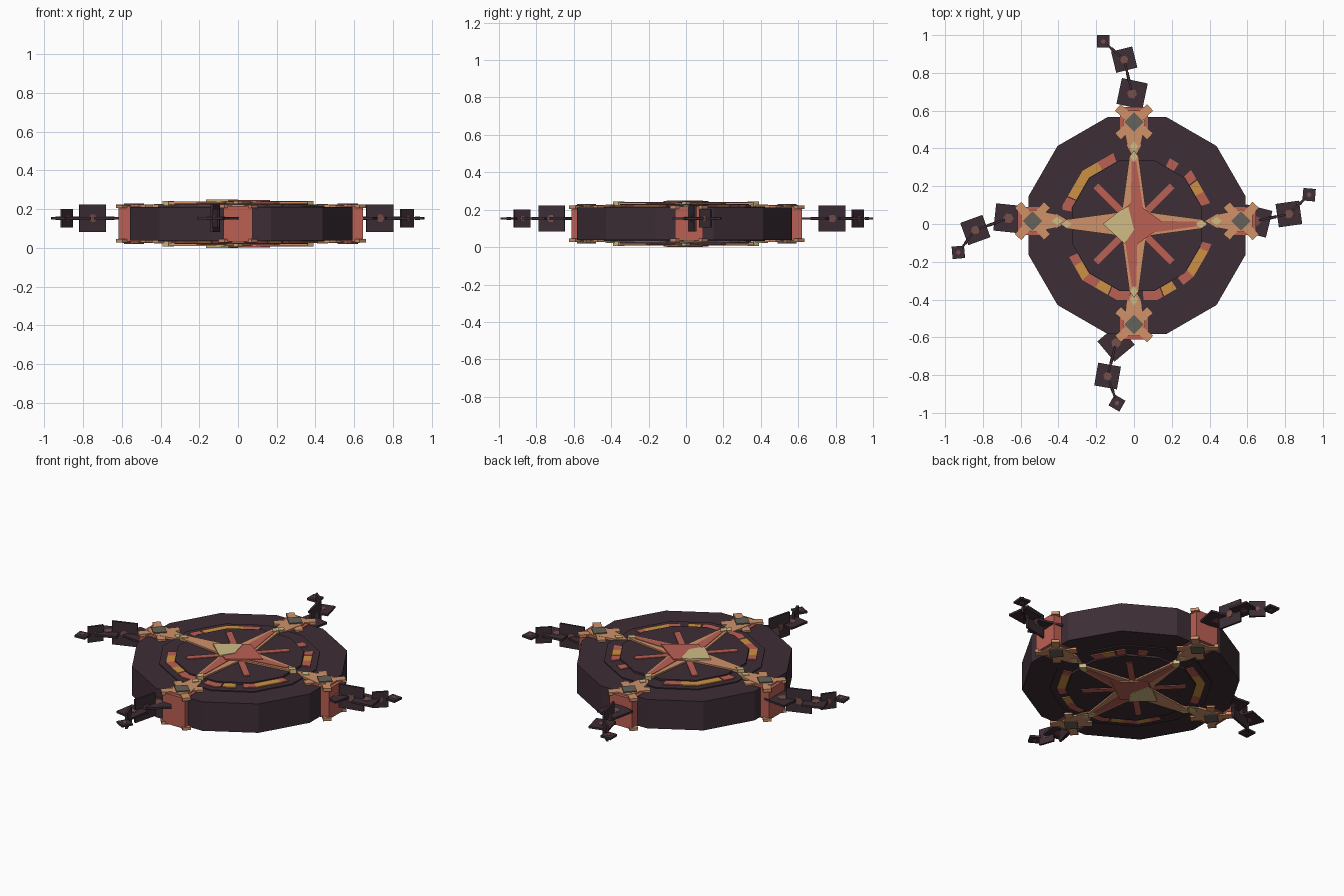
import bpy, bmesh, math
from mathutils import Vector, Matrix

if "Cube" in bpy.data.objects:
    bpy.data.objects.remove(bpy.data.objects["Cube"])

H = 0.25            # full height; both faces mirror about H / 2
CX, CY = 0.016, -0.008


def lin(c):
    return tuple(((v / 255 + 0.055) / 1.055) ** 2.4 if v > 10 else v / 3295 for v in c) + (1,)


def mat(name, *rgb):
    m = bpy.data.materials.new(name)
    m.diffuse_color = lin(rgb)
    m.use_nodes = True
    m.node_tree.nodes["Principled BSDF"].inputs["Base Color"].default_value = m.diffuse_color
    return m


DARK = mat("dark plum", 61, 46, 54)
RED = mat("faded red", 188, 96, 84)
TAN = mat("copper tan", 208, 146, 106)
ORANGE = mat("amber", 206, 144, 66)
CREAM = mat("pale brass", 208, 188, 132)
GREY = mat("stone grey", 102, 98, 90)
BROWN = mat("rust brown", 118, 78, 74)


def prism(name, shapes, z0, z1, material, both=False):
    """Extrude outlines from z0 to z1, optionally repeated on the underside."""
    bm = bmesh.new()
    spans = [(z0, z1)] + ([(H - z1, H - z0)] if both else [])
    for pts in shapes:
        for a, b in spans:
            f = bm.faces.new([bm.verts.new((x, y, a)) for x, y in pts])
            ext = bmesh.ops.extrude_face_region(bm, geom=[f])
            for v in ext["geom"]:
                if isinstance(v, bmesh.types.BMVert):
                    v.co.z = b
    bmesh.ops.recalc_face_normals(bm, faces=bm.faces)
    me = bpy.data.meshes.new(name)
    bm.to_mesh(me)
    bm.free()
    me.materials.append(material)
    ob = bpy.data.objects.new(name, me)
    bpy.context.collection.objects.link(ob)
    return ob


def rim(deg, apothem):
    """Point on a twelve-sided outline at the given angle."""
    off = math.radians((deg + 15) % 30 - 15)
    r, a = apothem / math.cos(off), math.radians(deg)
    return (CX + r * math.cos(a), CY + r * math.sin(a))


def dodecagon(apothem):
    return [rim(15 + 30 * k, apothem) for k in range(12)]


def spin(pts, deg, origin=(0, 0)):
    c, s = math.cos(math.radians(deg)), math.sin(math.radians(deg))
    return [(origin[0] + x * c - y * s, origin[1] + x * s + y * c) for x, y in pts]


def rect(x0, x1, w):
    return [(x0, -w / 2), (x1, -w / 2), (x1, w / 2), (x0, w / 2)]


def diamond(cx, a, b):
    return [(cx - a, 0), (cx, -b), (cx + a, 0), (cx, b)]


# Main wheel, stepped ring and raised inner disc
prism("wheel_body", [dodecagon(0.575)], 0.038, 0.212, DARK)
prism("ring_step", [dodecagon(0.43)], 0.032, 0.218, DARK)
prism("inner_disc", [dodecagon(0.345)], 0.020, 0.230, DARK)


# Inlaid patches that follow the ring
def band(a0, a1, r0, r1):
    stops = [a0] + [c for c in range(-75, 300, 30) if a0 < c < a1] + [a1]
    return [rim(a, r1) for a in stops] + [rim(a, r0) for a in reversed(stops)]


red_arcs = [(17, 27), (38, 46), (56, 64), (108, 122), (158, 168), (205, 213),
            (225, 236), (248, 264), (275, 290), (308, 318), (340, 346)]
amber_arcs = [(27, 37), (122, 157), (213, 225), (236, 247), (291, 302), (318, 340)]
prism("ring_inlay_red", [band(a, b, 0.347, 0.395) for a, b in red_arcs], 0.21, 0.224, RED, True)
prism("ring_inlay_amber", [band(a, b, 0.347, 0.395) for a, b in amber_arcs], 0.21, 0.224, ORANGE, True)

# Compass star: diagonal rays, four tapered arms, centre diamond
prism("diagonal_rays", [spin(rect(0.05, 0.285, 0.036), 45 + 90 * k) for k in range(4)],
      0.225, 0.235, RED, True)
quarter = [0, 90, 180, 270]
arm = [(0, -0.075), (0.13, -0.055), (0.36, -0.024), (0.375, 0),
       (0.36, 0.024), (0.13, 0.055), (0, 0.075)]
prism("star_arms", [spin(arm, a) for a in quarter], 0.225, 0.239, TAN, True)
stripe = [(0, -0.06), (0.33, -0.012), (0.33, 0.012), (0, 0.02)]
prism("star_arm_stripes", [spin(stripe, a) for a in (0, 90, 270)], 0.23, 0.242, RED, True)
prism("star_tips", [spin(diamond(0.36, 0.03, 0.022), a) for a in quarter], 0.215, 0.243, CREAM, True)
prism("star_centre", [diamond(0, 0.165, 0.12)], 0.23, 0.247, RED, True)
prism("star_highlight", [[(-0.165, 0), (-0.05, -0.105), (0.0, -0.03), (-0.03, 0.09), (-0.07, 0.075)]],
      0.24, 0.25, CREAM, True)

# Cardinal blocks with claw ornaments: angle, sideways shift, outer reach
anchors = [(0, (0, 0.016), 0.647), (90, (0, 0), 0.62), (180, (0, 0.016), 0.617), (270, (0, 0), 0.612)]
blocks, claws, gems, studs = [], [], [], []
for ang, o, reach in anchors:
    c = reach - 0.08
    blocks.append(spin(rect(c - 0.06, reach, 0.15), ang, o))
    for t in (48, -48):
        claws.append(spin(spin(rect(-0.115, 0.115, 0.046), t, (c, 0)), ang, o))
    claws.append(spin([(c - 0.19, 0), (c - 0.13, -0.035), (c, -0.06), (c + 0.06, -0.03),
                       (c + 0.06, 0.03), (c, 0.06), (c - 0.13, 0.035)], ang, o))
    gems.append(spin(diamond(c, 0.052, 0.052), ang, o))
    studs.append(spin(diamond(c - 0.13, 0.028, 0.022), ang, o))
prism("cardinal_blocks", blocks, 0.034, 0.216, RED)
# claw pieces overlap, so each shape sits at a slightly different height
for i in range(3):
    prism("claw_ornament", claws[i::3], 0.205, 0.222 + 0.001 * i, TAN, True)
prism("gems", gems, 0.215, 0.230, GREY, True)
prism("claw_studs", studs, 0.215, 0.228, CREAM, True)


# Chains: flat square links joined by upright links
ZC = 0.153


def plate(name, centre, length, height, yaw, upright, spot):
    turn = Matrix.Translation((*centre, ZC)) @ Matrix.Rotation(math.radians(yaw), 4, 'Z')
    if upright:
        turn = turn @ Matrix.Rotation(math.pi / 2, 4, 'X')
    ob = prism(name, [rect(-length / 2, length / 2, height)], -0.006, 0.006, DARK)
    ob.matrix_world = turn
    hexa = [(spot * math.cos(k * math.pi / 3), spot * math.sin(k * math.pi / 3)) for k in range(6)]
    dot = prism(name + "_spot", [hexa], -0.008, 0.008, BROWN)
    dot.matrix_world = turn


# each flat link: x, y, size, yaw
chains = [
    [(0.645, 0.016, 0.145, -14), (0.82, 0.053, 0.125, 8), (0.927, 0.155, 0.066, -5)],
    [(-0.01, 0.69, 0.14, -12), (-0.052, 0.87, 0.115, 14), (-0.163, 0.967, 0.066, 0)],
    [(-0.665, 0.03, 0.145, -6), (-0.84, -0.032, 0.125, 20), (-0.93, -0.15, 0.066, 5)],
    [(-0.095, -0.63, 0.14, 40), (-0.14, -0.805, 0.122, -10), (-0.09, -0.948, 0.066, -30)],
]
for links in chains:
    for x, y, s, yaw in links:
        plate("flat_link", (x, y), s, s, yaw, False, s * 0.19)
    for (p, q), (ln, ht) in zip(zip(links, links[1:]), ((0.145, 0.14), (0.09, 0.095))):
        a, b = Vector(p[:2]), Vector(q[:2])
        d = b - a
        plate("upright_link", (a + b) / 2, ln, ht, math.degrees(math.atan2(d.y, d.x)), True, ht * 0.16)
